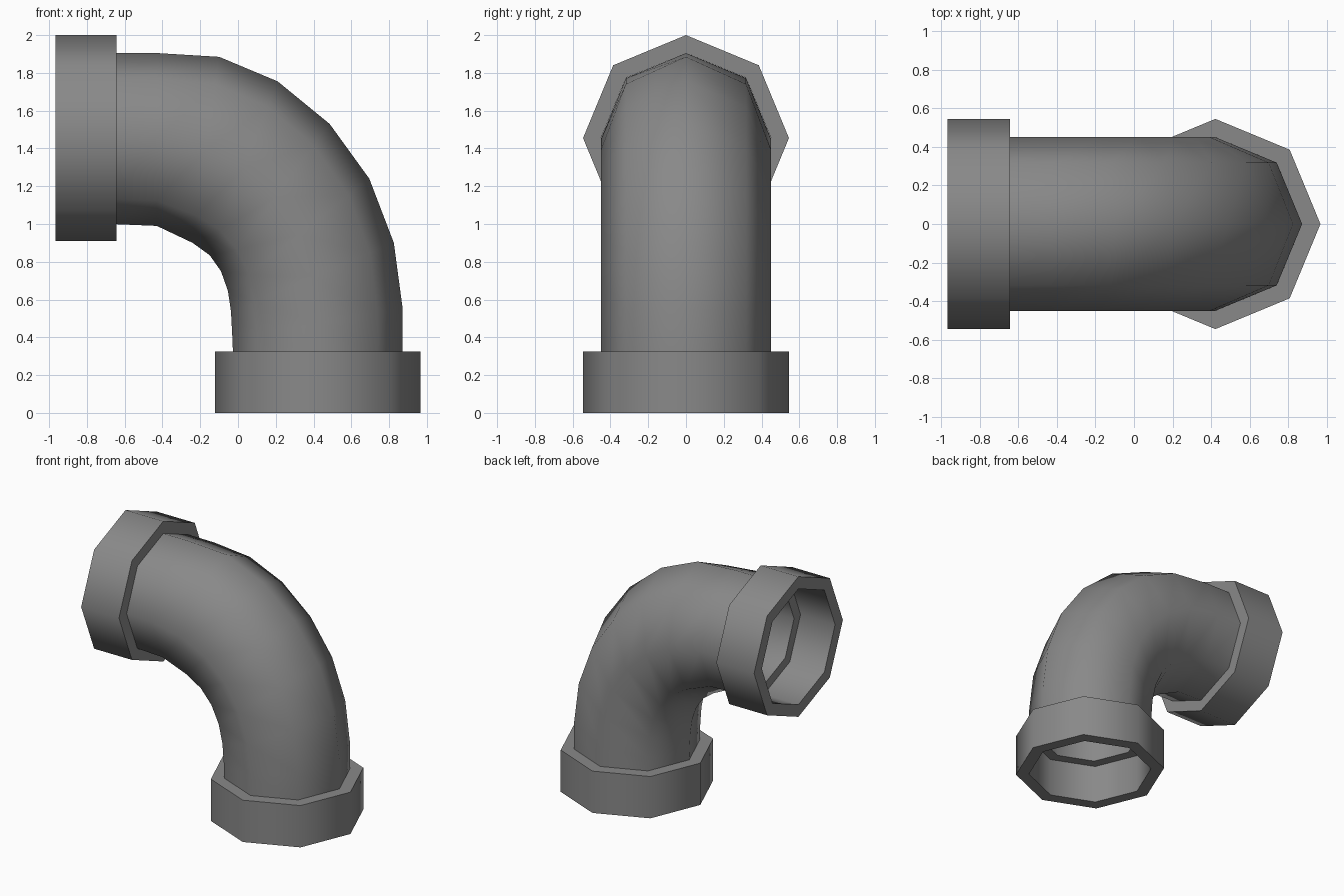
import bpy
import bmesh
import math
from mathutils import Vector

SIDES = 8
PIPE_R, BORE_R, COLLAR_R = 0.45, 0.37, 0.545
COLLAR_LEN, LIP_DEPTH = 0.325, 0.30

old = bpy.data.objects.get("Cube")
if old:
    bpy.data.objects.remove(old)

grey = bpy.data.materials.new("pipe grey")
grey.use_nodes = True
colour = (0.25, 0.25, 0.25, 1)
grey.diffuse_color = colour
grey.node_tree.nodes["Principled BSDF"].inputs["Base Color"].default_value = colour


def ring(bm, centre, spoke, radius_y):
    """Octagon spanned by a spoke in the xz plane and the y axis."""
    verts = []
    for i in range(SIDES):
        a = math.tau * i / SIDES
        side = Vector((0, radius_y * math.sin(a), 0))
        verts.append(bm.verts.new(centre + spoke * math.cos(a) + side))
    return verts


def skin_loop(bm, rings):
    """Join the rings in order and close the last one to the first."""
    for a, b in zip(rings, rings[1:] + rings[:1]):
        for i in range(SIDES):
            j = (i + 1) % SIDES
            bm.faces.new((a[i], a[j], b[j], b[i]))


def finish(bm, name):
    bmesh.ops.recalc_face_normals(bm, faces=bm.faces)
    mesh = bpy.data.meshes.new(name)
    bm.to_mesh(mesh)
    bm.free()
    obj = bpy.data.objects.new(name, mesh)
    mesh.materials.append(grey)
    bpy.context.collection.objects.link(obj)
    bpy.ops.object.select_all(action='DESELECT')
    obj.select_set(True)
    bpy.context.view_layer.objects.active = obj
    bpy.ops.object.shade_smooth_by_angle(angle=math.radians(55))


# Hollow bend: outer and inner side of each cross-section, as x, z pairs
sections = [
    ((-0.67, 1.905), (-0.67, 1.0)),
    ((-0.43, 1.905), (-0.43, 0.99)),
    ((-0.10, 1.885), (-0.24, 0.90)),
    ((0.21, 1.755), (-0.15, 0.835)),
    ((0.485, 1.53), (-0.09, 0.75)),
    ((0.695, 1.24), (-0.053, 0.645)),
    ((0.825, 0.90), (-0.037, 0.535)),
    ((0.872, 0.55), (-0.03, 0.40)),
    ((0.872, LIP_DEPTH), (-0.026, LIP_DEPTH)),
]
bm = bmesh.new()
outer, bore = [], []
for (ox, oz), (ix, iz) in sections:
    far, near = Vector((ox, 0, oz)), Vector((ix, 0, iz))
    centre, spoke = (far + near) / 2, (far - near) / 2
    outer.append(ring(bm, centre, spoke, PIPE_R))
    bore.append(ring(bm, centre, spoke * BORE_R / PIPE_R, BORE_R))
skin_loop(bm, outer + bore[::-1])
finish(bm, "bent_pipe")


# Open collars at both ends
def collar(name, mouth, axis, spoke):
    bm = bmesh.new()
    profile = [(PIPE_R, 0), (COLLAR_R, 0), (COLLAR_R, COLLAR_LEN), (PIPE_R, COLLAR_LEN)]
    skin_loop(bm, [ring(bm, mouth + axis * d, spoke * r, r) for r, d in profile])
    finish(bm, name)


X, Z = Vector((1, 0, 0)), Vector((0, 0, 1))
collar("lower_collar", Vector((0.422, 0, 0)), Z, X)
collar("side_collar", Vector((-0.967, 0, 1.455)), X, Z)
